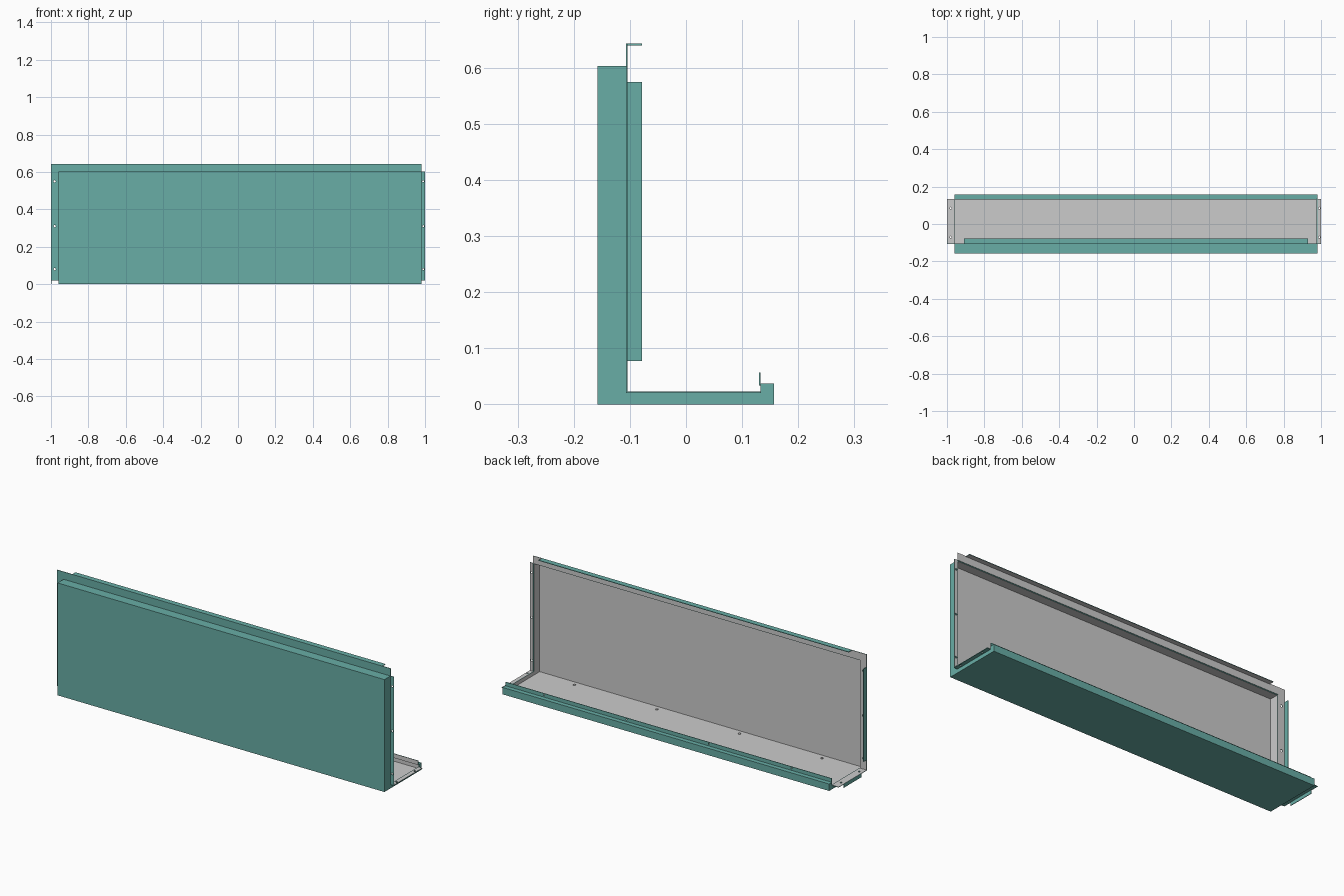
import bpy, bmesh
from mathutils import Vector, Matrix

if "Cube" in bpy.data.objects:
    bpy.data.objects.remove(bpy.data.objects["Cube"])

T = 0.003  # sheet thickness


def material(name, color):
    m = bpy.data.materials.new(name)
    m.diffuse_color = color
    m.use_nodes = True
    m.node_tree.nodes["Principled BSDF"].inputs["Base Color"].default_value = m.diffuse_color
    return m


teal = material("painted_face", (0.14, 0.42, 0.38, 1))
grey = material("bare_face", (0.6, 0.62, 0.62, 1))


def mesh_object(name, bm):
    me = bpy.data.meshes.new(name)
    bm.to_mesh(me)
    bm.free()
    ob = bpy.data.objects.new(name, me)
    bpy.context.collection.objects.link(ob)
    return ob


def apply_all(ob):
    bpy.context.view_layer.objects.active = ob
    for m in list(ob.modifiers):
        bpy.ops.object.modifier_apply(modifier=m.name)


def drill(ob, centers, axis, radius=0.006):
    """Cut round fixing holes along the given axis."""
    bm = bmesh.new()
    rot = Vector((0, 0, 1)).rotation_difference(Vector(axis)).to_matrix().to_4x4()
    for c in centers:
        bmesh.ops.create_cone(bm, cap_ends=True, segments=12, radius1=radius,
                              radius2=radius, depth=0.02,
                              matrix=Matrix.Translation(c) @ rot)
    cutter = mesh_object("hole_cutter", bm)
    cutter.hide_render = True
    mod = ob.modifiers.new("holes", 'BOOLEAN')
    mod.operation, mod.solver, mod.object = 'DIFFERENCE', 'EXACT', cutter
    apply_all(ob)
    bpy.data.objects.remove(cutter)


def sheet(name, faces, out, inner=grey):
    """Thin sheet: faces are point loops, the first one faces 'out' (painted)."""
    bm = bmesh.new()
    for f in faces:
        bm.faces.new([bm.verts.new(p) for p in f])
    bmesh.ops.remove_doubles(bm, verts=bm.verts, dist=1e-5)
    bm.normal_update()
    bm.faces.ensure_lookup_table()
    if bm.faces[0].normal.dot(Vector(out)) < 0:
        bmesh.ops.reverse_faces(bm, faces=bm.faces)
    ob = mesh_object(name, bm)
    ob.data.materials.append(teal)
    ob.data.materials.append(inner)
    mod = ob.modifiers.new("thickness", 'SOLIDIFY')
    mod.thickness, mod.offset, mod.use_even_offset = T, -1, True
    mod.material_offset = 1
    apply_all(ob)
    return ob


def plate(name, axis, at, a, b, out, inner=grey):
    """Rectangular sheet lying at a fixed x, y or z."""
    pts = []
    for u, v in ((a[0], b[0]), (a[1], b[0]), (a[1], b[1]), (a[0], b[1])):
        p = [u, v]
        p.insert(axis, at)
        pts.append(p)
    return sheet(name, [pts], out, inner)


XL, XR = -0.96, 0.98       # tray ends
YF, YB = -0.158, 0.157     # front face, rear lip
YI, ZI, ZT = -0.107, 0.023, 0.603

# Folded skin: top return, front, floor, rear lip
prof = [(YI, ZT), (YF, ZT), (YF, 0), (YB, 0), (YB, 0.037), (0.133, 0.037), (0.133, 0.057)]
xa, xb = XL + T, XR - T
skin = sheet("folded_panel",
             [[(xa, *p), (xb, *p), (xb, *q), (xa, *q)] for p, q in zip(prof, prof[1:])],
             (0, 0, 1))
fix_x = [0.75, 0.26, -0.23, -0.72]
drill(skin, [(x, 0.132, 0.048) for x in fix_x], (0, 1, 0), 0.004)

# L-shaped end walls
wall = [(YF, 0), (YB, 0), (YB, 0.037), (0.133, 0.037), (0.133, ZI), (YI, ZI), (YI, ZT), (YF, ZT)]
for side, x, s in (("left", XL, -1), ("right", XR, 1)):
    sheet(side + "_end_wall", [[(x, *p) for p in wall]], (s, 0, 0))

# Upper and left joining flange in one piece
outline = [(-1, ZI), (XL, ZI), (XL, ZT), (XR, ZT), (XR, 0.643), (-1, 0.643)]
flange = sheet("top_left_flange", [[(x, YI, z) for x, z in outline]], (0, -1, 0))
drill(flange, [(-0.98, YI, z) for z in (0.08, 0.31, 0.55)], (0, 1, 0))

# Right joining flange
flange = plate("right_flange", 1, YI, (XR, 1), (ZI, ZT), (0, -1, 0))
drill(flange, [(0.99, YI, z) for z in (0.08, 0.31, 0.55)], (0, 1, 0), 0.005)

# Floor joining flanges
for side, x0, x1 in (("left", -1, XL), ("right", XR, 1)):
    f = plate(side + "_floor_flange", 2, ZI - T, (x0, x1), (YI, 0.134), (0, 0, -1))
    drill(f, [((x0 + x1) / 2, y, ZI) for y in (-0.07, 0.085)], (0, 0, 1), 0.005)

# Narrow folded returns
plate("top_return", 2, 0.643, (-0.91, 0.93), (YI, -0.078), (0, 0, 1))
plate("left_return", 0, -1, (YI + T, -0.078), (0.077, 0.575), (-1, 0, 0), teal)
plate("left_floor_return", 0, -1, (-0.06, 0.09), (0.002, ZI - T), (-1, 0, 0), teal)

# Small floor studs
bm = bmesh.new()
for x in fix_x:
    bmesh.ops.create_cone(bm, cap_ends=True, segments=12, radius1=0.007, radius2=0.007,
                          depth=0.004, matrix=Matrix.Translation((x, -0.125, T + 0.002)))
mesh_object("floor_studs", bm)
